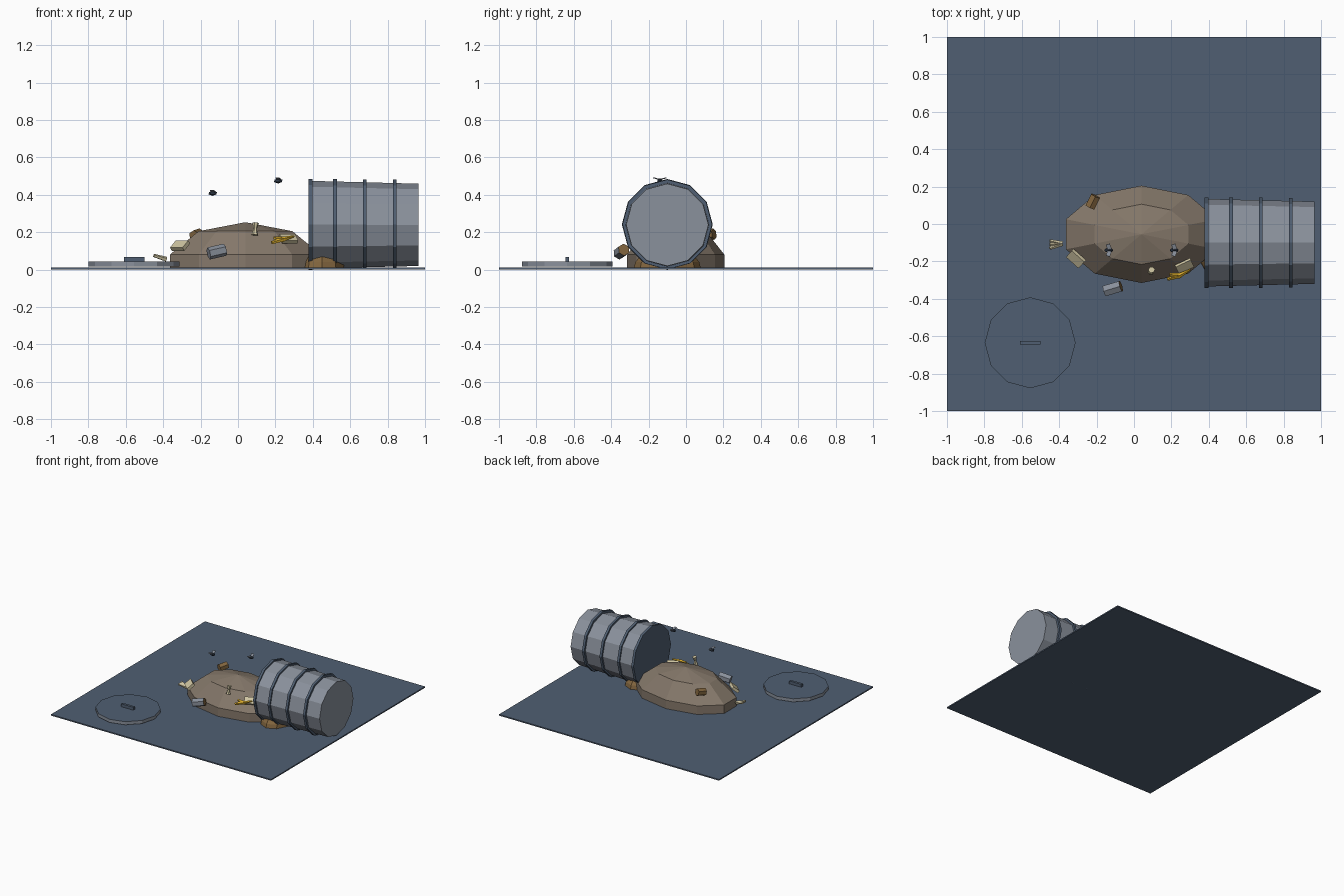
import bpy, bmesh, math
from mathutils import Vector, Matrix, Euler

if "Cube" in bpy.data.objects:
    bpy.data.objects.remove(bpy.data.objects["Cube"])


def material(name, hexcode):
    def lin(c):
        c /= 255
        return c / 12.92 if c <= 0.04045 else ((c + 0.055) / 1.055) ** 2.4
    m = bpy.data.materials.new(name)
    m.diffuse_color = [lin(int(hexcode[i:i + 2], 16)) for i in (0, 2, 4)] + [1]
    m.use_nodes = True
    m.node_tree.nodes["Principled BSDF"].inputs["Base Color"].default_value = m.diffuse_color
    return m


SLATE = material("slate blue", "505F72")
GREY = material("steel grey", "8A919C")
TAUPE = material("taupe dirt", "85786A")
BROWN = material("rust brown", "83663F")
CREAM = material("cream", "CFC5A2")
YELLOW = material("yellow", "D6A92C")
DARK = material("dark navy", "2E3846")


def finish(name, bm, *mats):
    bmesh.ops.recalc_face_normals(bm, faces=bm.faces)
    me = bpy.data.meshes.new(name)
    bm.to_mesh(me)
    bm.free()
    for m in mats:
        me.materials.append(m)
    ob = bpy.data.objects.new(name, me)
    bpy.context.collection.objects.link(ob)
    return ob


def add_cone(bm, a, b, r1, r2, sides):
    a, b = Vector(a), Vector(b)
    d = b - a
    mat = Matrix.Translation((a + b) / 2) @ d.to_track_quat('Z', 'Y').to_matrix().to_4x4()
    bmesh.ops.create_cone(bm, cap_ends=True, segments=sides, radius1=r1, radius2=r2,
                          depth=d.length, matrix=mat)


def cone(name, mat, a, b, r1, r2=None, sides=12):
    bm = bmesh.new()
    add_cone(bm, a, b, r1, r1 if r2 is None else r2, sides)
    return finish(name, bm, mat)


def box(name, mat, centre, size, rot=(0, 0, 0)):
    bm = bmesh.new()
    m = (Matrix.Translation(centre) @ Euler([math.radians(r) for r in rot]).to_matrix().to_4x4()
         @ Matrix.Diagonal((*size, 1)))
    bmesh.ops.create_cube(bm, size=1, matrix=m)
    return finish(name, bm, mat)


def mound(name, mat, cx, cy, rx, ry, rings, top, sides=10):
    """Elliptical heap: rings of (scale, height) closed by an apex."""
    bm = bmesh.new()
    loops = []
    for s, z in rings:
        angles = [math.pi / 2 + math.tau * i / sides for i in range(sides)]
        loops.append([bm.verts.new((cx + rx * s * math.cos(t), cy + ry * s * math.sin(t), z))
                      for t in angles])
    apex = bm.verts.new((cx, cy, top))
    bm.faces.new(loops[0])
    for i in range(sides):
        j = (i + 1) % sides
        for lo, hi in zip(loops, loops[1:]):
            bm.faces.new((lo[i], lo[j], hi[j], hi[i]))
        bm.faces.new((loops[-1][i], loops[-1][j], apex))
    return finish(name, bm, mat)


# Ground slab
box("ground_slab", SLATE, (0, 0, 0.005), (2, 2, 0.01))

# Barrel lying on its side, with hoops; the first hoop closes the mouth
cone("barrel_body", GREY, (0.39, -0.1, 0.24), (0.965, -0.1, 0.239), 0.234, 0.22)
for i, x in enumerate((0.387, 0.518, 0.678, 0.838)):
    cone(f"barrel_hoop_{i + 1}", SLATE, (x - 0.01, -0.1, 0.241), (x + 0.01, -0.1, 0.241),
         0.243 - 0.001 * i)

# Heaps of spilled dirt
mound("dirt_heap", TAUPE, 0.04, -0.055, 0.425, 0.26,
      [(1, 0.005), (1, 0.08), (0.62, 0.205)], 0.253)
mound("spill_heap", BROWN, 0.45, -0.1, 0.125, 0.18,
      [(1, 0.005), (0.95, 0.04), (0.65, 0.105)], 0.12)

# Lid on the ground: grey rim, slate top, bar handle
lid = cone("lid", GREY, (-0.555, -0.635, 0.016), (-0.555, -0.635, 0.042), 0.243)
lid.data.materials.append(SLATE)
for p in lid.data.polygons:
    p.material_index = int(p.normal.z > 0.9)
box("lid_handle", SLATE, (-0.555, -0.635, 0.053), (0.11, 0.02, 0.026))

# Tin cans
cone("brown_can", BROWN, (-0.235, 0.09, 0.18), (-0.205, 0.15, 0.19), 0.03, sides=6)
can = cone("grey_can", GREY, (-0.157, -0.358, 0.086), (-0.07, -0.332, 0.106), 0.033, sides=6)
can.data.materials.append(BROWN)
for p in can.data.polygons:
    p.material_index = int(p.normal.x > 0.8)

# Cream cartons
box("carton_left", CREAM, (-0.31, -0.185, 0.128), (0.09, 0.06, 0.022), (40, 0, -42))
box("carton_right", CREAM, (0.27, -0.225, 0.165), (0.09, 0.055, 0.018), (40, 0, 25))


def core(name, a, b, r):
    """Gnawed core: two flared ends around a narrow waist."""
    bm = bmesh.new()
    mid = (Vector(a) + Vector(b)) / 2
    add_cone(bm, a, mid, r, r * 0.5, 6)
    add_cone(bm, mid, b, r * 0.5, r, 6)
    finish(name, bm, CREAM)


core("core_upper", (0.09, -0.255, 0.185), (0.094, -0.245, 0.25), 0.018)

# Fish tail scrap with splayed prongs
bm = bmesh.new()
for dy in (-0.02, 0, 0.02):
    add_cone(bm, (-0.385, -0.105, 0.055), (-0.45, -0.11 + dy, 0.075), 0.014, 0.009, 5)
finish("fish_tail_scrap", bm, CREAM)

# Banana peel: strips fanning from a stem
bm = bmesh.new()
for dx, dy, dz in ((-0.07, -0.02, -0.02), (-0.06, 0.005, 0.005), (-0.05, -0.01, -0.01)):
    add_cone(bm, (0.25, -0.275, 0.163), (0.25 + dx, -0.275 + dy, 0.163 + dz), 0.013, 0.009, 5)
add_cone(bm, (0.235, -0.28, 0.16), (0.3, -0.245, 0.178), 0.015, 0.005, 5)
finish("banana_peel", bm, YELLOW)

# Flies hovering over the heap
for i, (x, y, z) in enumerate(((-0.135, -0.14, 0.408), (0.215, -0.14, 0.474))):
    bm = bmesh.new()
    bmesh.ops.create_icosphere(bm, subdivisions=1, radius=1,
                               matrix=Matrix.Translation((x, y, z)) @ Matrix.Diagonal((0.026, 0.014, 0.014, 1)))
    finish(f"fly_body_{i + 1}", bm, DARK)
    for side in (-1, 1):
        box(f"fly_wing_{i + 1}_{'left' if side < 0 else 'right'}", GREY,
            (x, y + side * 0.018, z + 0.012), (0.022, 0.03, 0.004), (side * 15, 0, side * 20))
